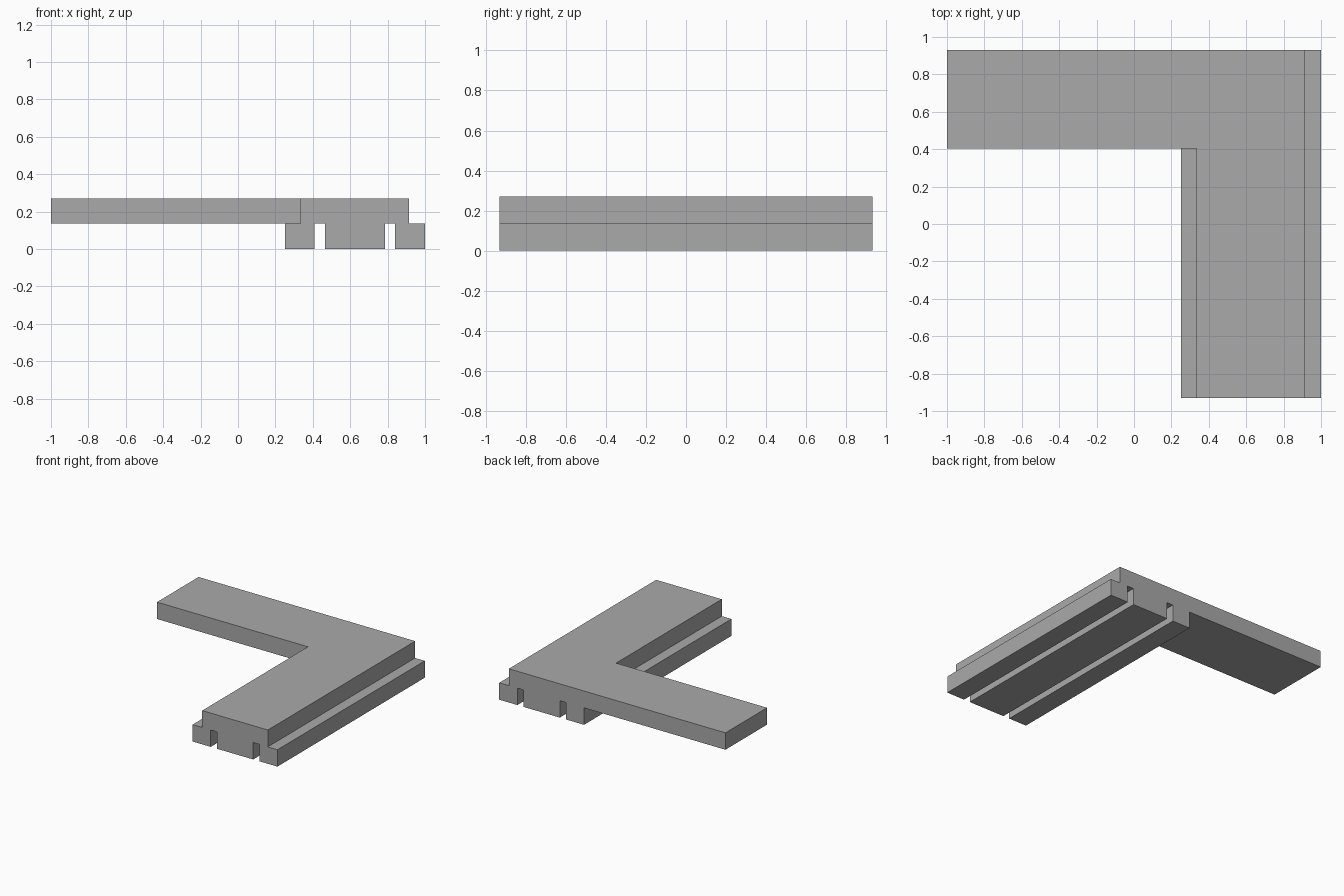
import bpy
import bmesh
from mathutils import Vector

cube = bpy.data.objects.get("Cube")
if cube:
    bpy.data.objects.remove(cube, do_unlink=True)

grey = bpy.data.materials.new("plain grey")
grey.use_nodes = True
GREY = (0.4, 0.4, 0.4, 1)
grey.diffuse_color = GREY
grey.node_tree.nodes["Principled BSDF"].inputs["Base Color"].default_value = GREY

TOP, STEP = 0.27, 0.135
BACK, FRONT = 0.93, -0.93


def extrude(name, points, direction):
    """Solid made by sweeping a flat outline along a direction."""
    bm = bmesh.new()
    face = bm.faces.new([bm.verts.new(p) for p in points])
    swept = bmesh.ops.extrude_face_region(bm, geom=[face])["geom"]
    verts = [v for v in swept if isinstance(v, bmesh.types.BMVert)]
    bmesh.ops.translate(bm, verts=verts, vec=Vector(direction))
    bmesh.ops.recalc_face_normals(bm, faces=bm.faces)
    mesh = bpy.data.meshes.new(name)
    bm.to_mesh(mesh)
    bm.free()
    mesh.materials.append(grey)
    obj = bpy.data.objects.new(name, mesh)
    bpy.context.collection.objects.link(obj)
    return obj


# Grooved rail: half profile mirrored about its centre line
CENTRE = 0.625
half = [(0.16, 0), (0.16, STEP), (0.215, STEP), (0.215, 0),
        (0.375, 0), (0.375, STEP), (0.29, STEP), (0.29, TOP)]
profile = half + [(-x, z) for x, z in reversed(half)]
rail = extrude("grooved_corner_frame",
               [(CENTRE + x, FRONT, z) for x, z in profile],
               (0, BACK - FRONT, 0))

# Flat side arm, running into the rail
arm = extrude("side_arm",
              [(-1, 0.405, STEP), (0.6, 0.405, STEP),
               (0.6, BACK, STEP), (-1, BACK, STEP)],
              (0, 0, TOP - STEP))

# Fuse both into one solid and apply
union = rail.modifiers.new("join arm", "BOOLEAN")
union.operation = "UNION"
union.solver = "EXACT"
union.object = arm
graph = bpy.context.evaluated_depsgraph_get()
fused = bpy.data.meshes.new_from_object(rail.evaluated_get(graph))
rail.modifiers.clear()
rail.data = fused
bpy.data.objects.remove(arm, do_unlink=True)

# Merge coplanar faces left by the union
bm = bmesh.new()
bm.from_mesh(fused)
bmesh.ops.remove_doubles(bm, verts=bm.verts, dist=0.0005)
bmesh.ops.dissolve_limit(bm, angle_limit=0.01, verts=bm.verts, edges=bm.edges)
bm.to_mesh(fused)
bm.free()
